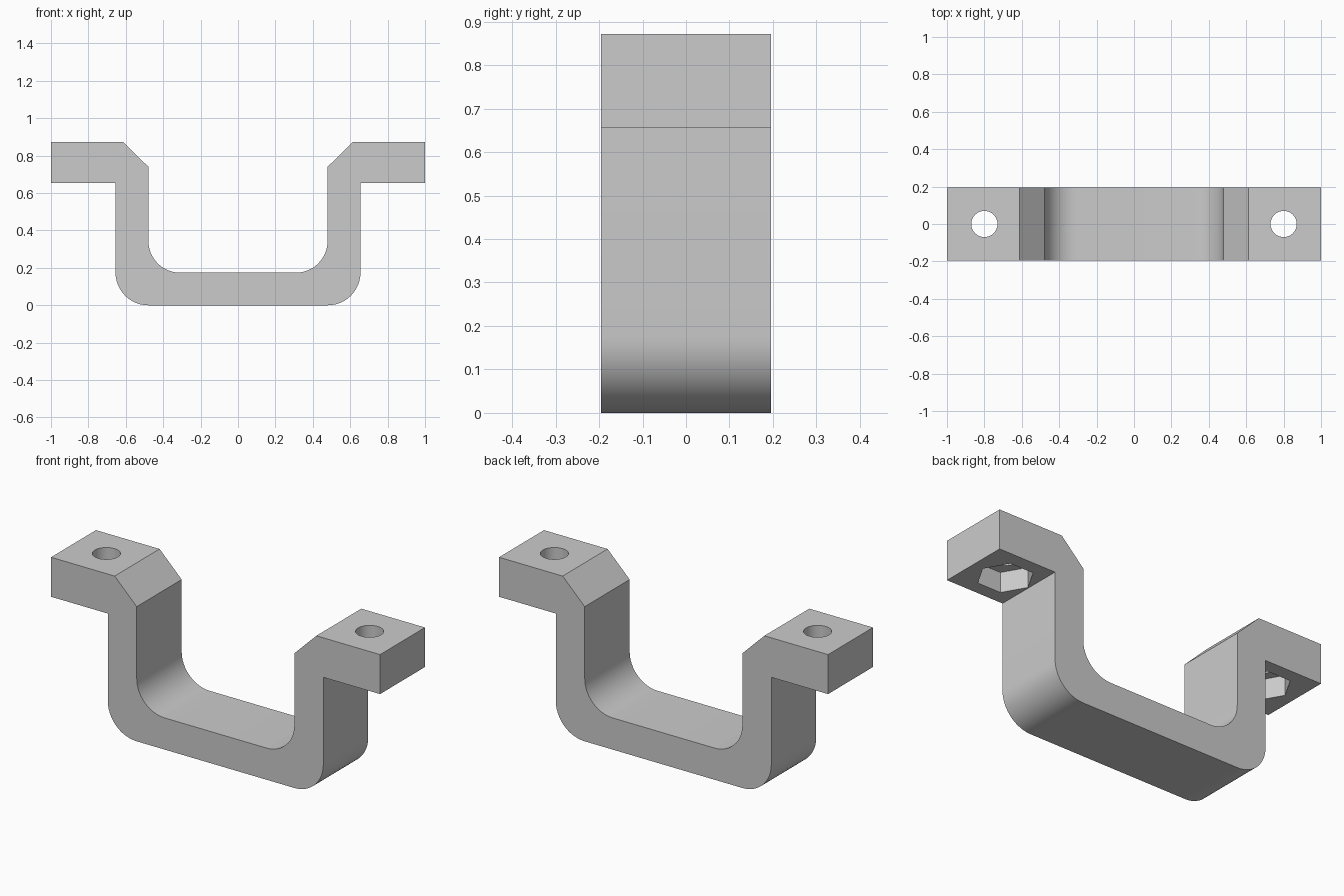
import bpy
import bmesh
from math import cos, sin, pi, radians
from mathutils import Vector

cube = bpy.data.objects.get("Cube")
if cube:
    bpy.data.objects.remove(cube, do_unlink=True)

HALF_DEPTH = 0.195
TOP = 0.872
TAB_BOTTOM = 0.655
HOLE_X = 0.8

grey = bpy.data.materials.new("matte grey")
grey.use_nodes = True
colour = (0.6, 0.6, 0.6, 1)
grey.diffuse_color = colour
grey.node_tree.nodes["Principled BSDF"].inputs["Base Color"].default_value = colour


def arc(cx, cz, radius, start, end, steps=12):
    """Points along a fillet, angles in degrees."""
    angles = [radians(start + (end - start) * i / steps) for i in range(steps + 1)]
    return [(cx + radius * cos(a), cz + radius * sin(a)) for a in angles]


def object_from(bm, name):
    bmesh.ops.recalc_face_normals(bm, faces=bm.faces)
    mesh = bpy.data.meshes.new(name)
    bm.to_mesh(mesh)
    bm.free()
    mesh.materials.append(grey)
    obj = bpy.data.objects.new(name, mesh)
    bpy.context.collection.objects.link(obj)
    return obj


def extrude_profile(points, name):
    bm = bmesh.new()
    face = bm.faces.new([bm.verts.new((x, -HALF_DEPTH, z)) for x, z in points])
    result = bmesh.ops.extrude_face_region(bm, geom=[face])
    verts = [v for v in result["geom"] if isinstance(v, bmesh.types.BMVert)]
    bmesh.ops.translate(bm, verts=verts, vec=Vector((0, 2 * HALF_DEPTH, 0)))
    return object_from(bm, name)


def prism(name, x, radius, sides, low, high):
    """Upright prism with its first corner on +x."""
    bm = bmesh.new()
    ring = [2 * pi * i / sides for i in range(sides)]
    face = bm.faces.new([bm.verts.new((x + radius * cos(a), radius * sin(a), low)) for a in ring])
    result = bmesh.ops.extrude_face_region(bm, geom=[face])
    verts = [v for v in result["geom"] if isinstance(v, bmesh.types.BMVert)]
    bmesh.ops.translate(bm, verts=verts, vec=Vector((0, 0, high - low)))
    return object_from(bm, name)


# Half outline of the handle: outer edge from the grip up, then back down inside
half = arc(0.48, 0.175, 0.175, -90, 0)
half += [(0.655, TAB_BOTTOM), (1, TAB_BOTTOM), (1, TOP), (0.613, TOP), (0.479, 0.74)]
half += arc(0.309, 0.344, 0.17, 0, -90)
outline = half + [(-x, z) for x, z in reversed(half)]
handle = extrude_profile(outline, "handle")

# Screw hole and hexagonal nut pocket in each mounting tab
cutters = []
for side, label in ((-1, "right"), (1, "left")):
    x = side * HOLE_X
    cutters.append(prism(label + "_nut_pocket", x, 0.14, 6, TAB_BOTTOM - 0.1, TAB_BOTTOM + 0.11))
    cutters.append(prism(label + "_screw_hole", x, 0.07, 40, TAB_BOTTOM - 0.1, TOP + 0.1))

for obj in bpy.context.selected_objects:
    obj.select_set(False)
bpy.context.view_layer.objects.active = handle
handle.select_set(True)
for cutter in cutters:
    cutter.hide_render = True
    cut = handle.modifiers.new(cutter.name, "BOOLEAN")
    cut.operation = "DIFFERENCE"
    cut.solver = "EXACT"
    cut.object = cutter
    bpy.ops.object.modifier_apply(modifier=cut.name)
    bpy.data.objects.remove(cutter, do_unlink=True)

bpy.ops.object.shade_smooth_by_angle(angle=radians(30))
